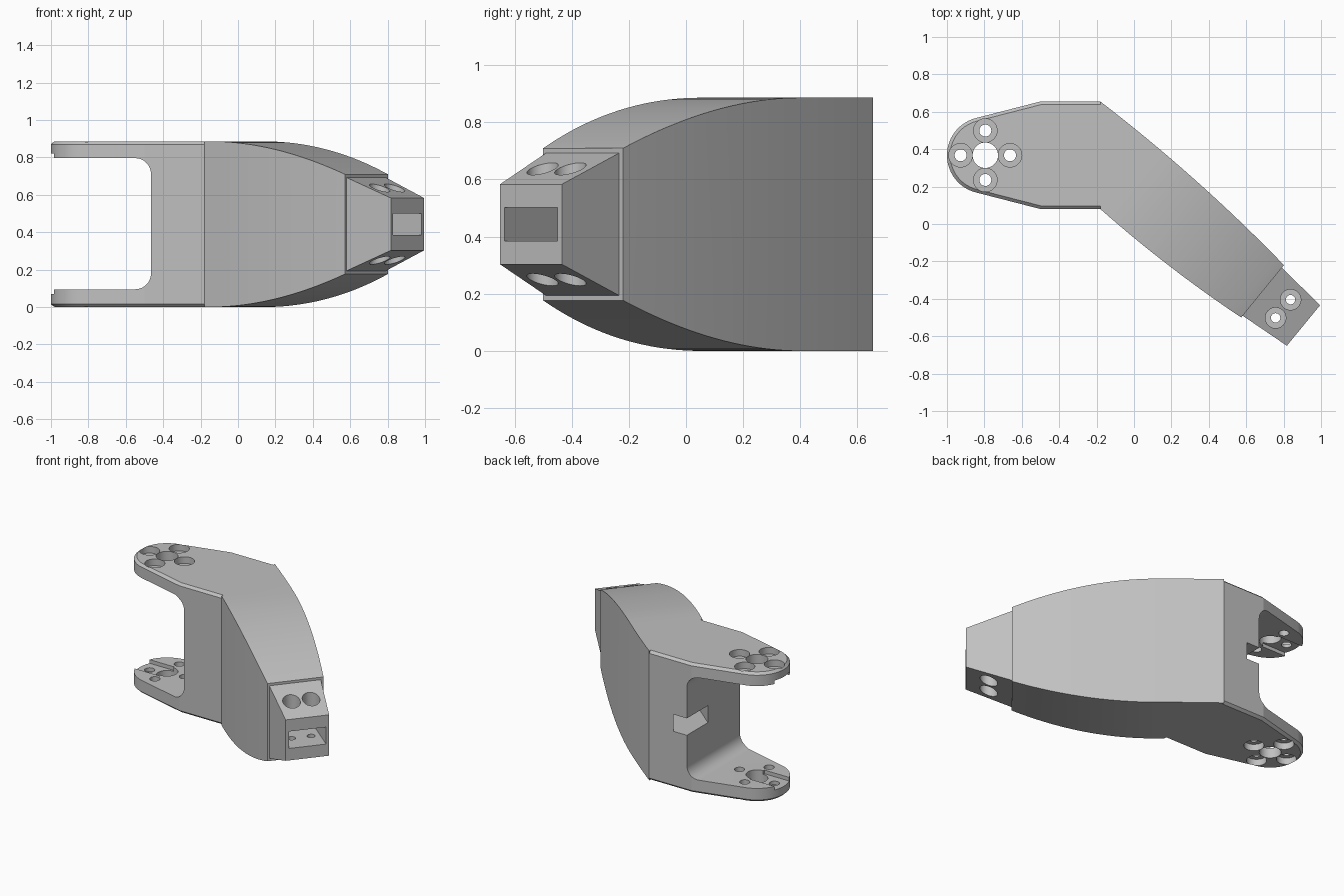
import bpy, bmesh
from math import cos, sin, radians, pi
from mathutils import Vector

cube = bpy.data.objects.get("Cube")
if cube:
    bpy.data.objects.remove(cube, do_unlink=True)

H = 0.886            # overall height
MID = H / 2
HUB = (-0.795, 0.3675)   # centre of the fork eyes

grey = bpy.data.materials.new("light grey")
grey.use_nodes = True
COLOUR = (0.53, 0.53, 0.53, 1)
grey.diffuse_color = COLOUR
grey.node_tree.nodes["Principled BSDF"].inputs["Base Color"].default_value = COLOUR


def loft(name, rings):
    """Closed solid through rings of equal point count."""
    bm = bmesh.new()
    loops = [[bm.verts.new(p) for p in ring] for ring in rings]
    n = len(loops[0])
    for a, b in zip(loops, loops[1:]):
        for i in range(n):
            j = (i + 1) % n
            bm.faces.new((a[i], a[j], b[j], b[i]))
    bm.faces.new(loops[0][::-1])
    bm.faces.new(loops[-1])
    bmesh.ops.recalc_face_normals(bm, faces=bm.faces)
    mesh = bpy.data.meshes.new(name)
    bm.to_mesh(mesh)
    bm.free()
    obj = bpy.data.objects.new(name, mesh)
    mesh.materials.append(grey)
    bpy.context.collection.objects.link(obj)
    return obj


def combine(target, tool, operation):
    """Apply a boolean and discard the tool."""
    mod = target.modifiers.new("cut", "BOOLEAN")
    mod.operation, mod.object, mod.solver = operation, tool, "EXACT"
    bpy.context.view_layer.objects.active = target
    bpy.ops.object.modifier_apply(modifier=mod.name)
    bpy.data.objects.remove(tool, do_unlink=True)


def prism(name, pts, z0, z1):
    return loft(name, [[(x, y, z) for x, y in pts] for z in (z0, z1)])


def rod(centre, r, z0, z1, n=48):
    x, y = centre
    ring = [(x + r * cos(2 * pi * i / n), y + r * sin(2 * pi * i / n)) for i in range(n)]
    return prism("rod", ring, z0, z1)


def arm(s, t, z):
    """Point at s along the arm, t across it."""
    return Vector((0.773 * s + 0.634 * t, -0.634 * s + 0.773 * t, z))


def arm_rect(s, t, z):
    return [arm(s, 0.155 + a * t, MID + b * z) for a, b in ((-1, -1), (1, -1), (1, 1), (-1, 1))]


def bowed(a, b, bulge, n=16):
    """Slightly curved side line from a to b."""
    a, b = Vector(a), Vector(b)
    d = b - a
    side = Vector((-d.y, d.x)).normalized()
    return [a + d * k / n + side * bulge * 4 * (k / n) * (1 - k / n) for k in range(n + 1)]


# arm: bowed plan, trimmed by a curved height profile
plan = bowed((-0.18, 0.655), (0.802, -0.22), 0.024)
plan += bowed((0.573, -0.5), (-0.18, 0.08), 0.016)
body = prism("fork_arm_bracket", plan, 0, H)
drops = [(-0.9, 0)] + [(-0.15 + 0.908 * k / 20, 0.176 * (k / 20) ** 2) for k in range(21)]
drops.append((0.9, 0.24))
profile = [(s, H - d) for s, d in drops] + [(s, d) for s, d in reversed(drops)]
envelope = loft("envelope", [[arm(s, t, z) for s, z in profile] for t in (-0.8, 1.1)])
combine(body, envelope, "INTERSECT")


# fork: rounded outline with chamfered top and bottom rims
def fork_ring(d, z):
    r = 0.205 - d
    half = [(-0.18, 0.655 - d), (-0.5 + 0.13 * d, 0.655 - d)]
    arc = [radians(104.5 + 151 * k / 28) for k in range(29)]
    low = [(x, 2 * HUB[1] - y) for x, y in reversed(half)]
    pts = half + [(HUB[0] + r * cos(a), HUB[1] + r * sin(a)) for a in arc] + low
    return [(x, y, z) for x, y in pts + [(-0.12, HUB[1])]]


fork = loft("fork", [fork_ring(0.017, 0), fork_ring(0, 0.016),
                     fork_ring(0, H - 0.016), fork_ring(0.017, H)])
combine(body, fork, "UNION")

# tapered end block
block = loft("end_block", [arm_rect(0.72, 0.169, 0.264), arm_rect(0.758, 0.166, 0.25),
                           arm_rect(1.045, 0.14, 0.14)])
combine(body, block, "UNION")

# gap between the fork plates, with rounded inner corners
R = 0.085
gap = [(-1.3, 0.095)]
for start, cz in ((-90, 0.095 + R), (0, H - 0.09 - R)):
    for k in range(13):
        a = radians(start + 7.5 * k)
        gap.append((-0.465 - R + R * cos(a), cz + R * sin(a)))
gap.append((-1.3, H - 0.09))
combine(body, loft("gap", [[(x, y, z) for x, z in gap] for y in (-0.3, 1)]), "DIFFERENCE")

# shallow slots on the inner faces of the plates
w = 0.08
slot = [(-1.1, HUB[1] - w), (HUB[0], HUB[1] - w), (HUB[0], HUB[1] + w), (-1.1, HUB[1] + w)]
combine(body, prism("slot", slot, 0.07, H - 0.066), "DIFFERENCE")

# cable channel through the whole arm
combine(body, loft("channel", [arm_rect(s, 0.12, 0.058) for s in (-1, 1.2)]), "DIFFERENCE")


# bolt holes with counterbores from both sides
def bolt_hole(centre, r, bore, depth):
    combine(body, rod(centre, r, -0.2, H + 0.2), "DIFFERENCE")
    combine(body, rod(centre, bore, -0.2, depth), "DIFFERENCE")
    combine(body, rod(centre, bore, H - depth, H + 0.2), "DIFFERENCE")


combine(body, rod(HUB, 0.068, -0.2, H + 0.2), "DIFFERENCE")
for dx, dy in ((1, 0), (0, 1), (-1, 0), (0, -1)):
    bolt_hole((HUB[0] + 0.132 * dx, HUB[1] + 0.132 * dy), 0.032, 0.063, 0.045)
for t in (0.092, 0.218):
    bolt_hole(arm(0.904, t, 0).xy, 0.025, 0.055, 0.325)

# smooth the curved faces, keep the creases
bpy.ops.object.select_all(action="DESELECT")
body.select_set(True)
bpy.context.view_layer.objects.active = body
bpy.ops.object.shade_smooth_by_angle(angle=radians(12))
